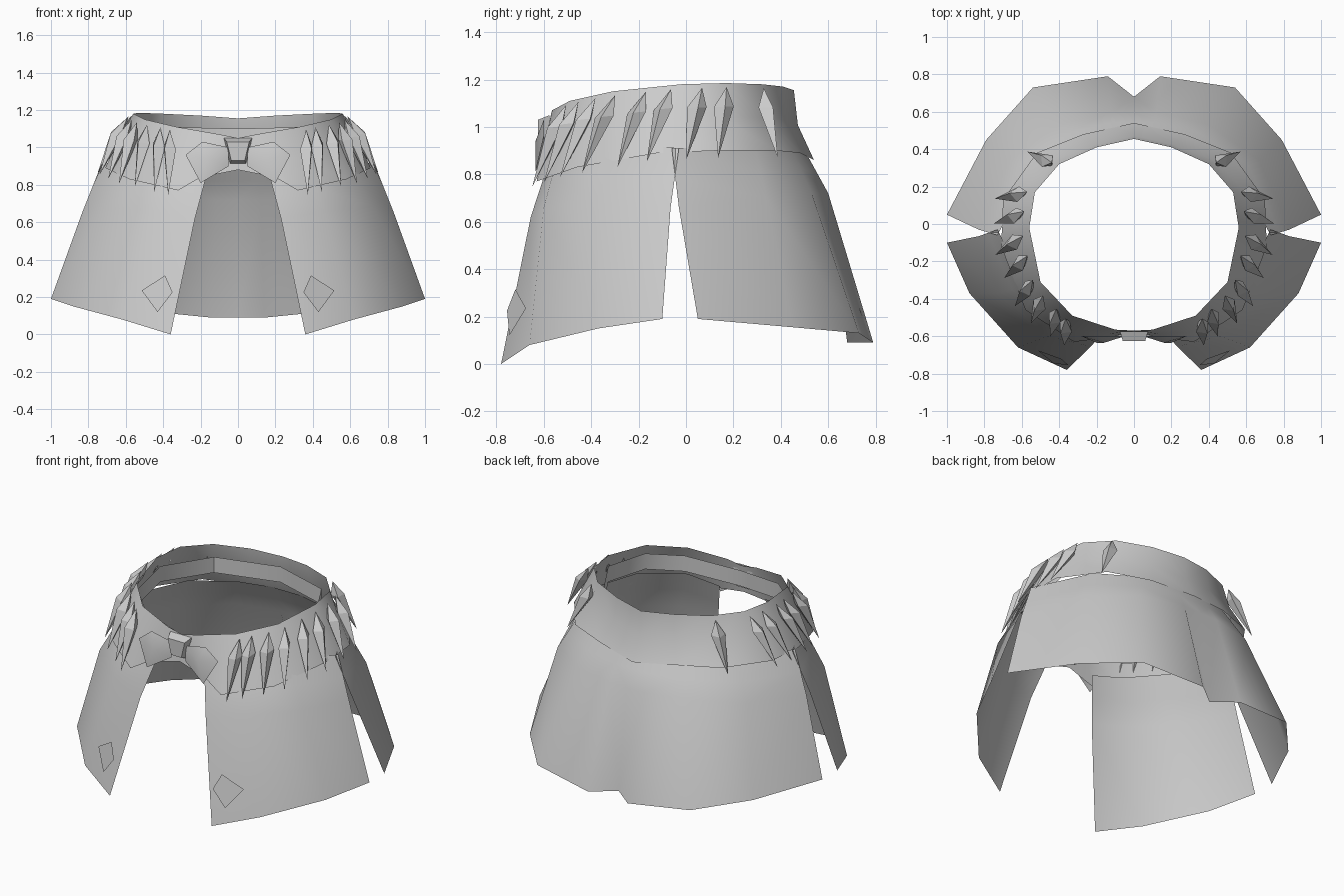
import bpy
import bmesh
from math import radians
from mathutils import Vector

old = bpy.data.objects.get("Cube")
if old:
    bpy.data.objects.remove(old, do_unlink=True)

# One plain cloth colour
cloth = bpy.data.materials.new("grey_cloth")
cloth.use_nodes = True
grey = (0.6, 0.6, 0.6, 1)
cloth.diffuse_color = grey
cloth.node_tree.nodes["Principled BSDF"].inputs["Base Color"].default_value = grey


def make(name, points, faces, mirror=True, smooth=40):
    """Build a mesh part, mirrored across x when wanted."""
    mesh = bpy.data.meshes.new(name)
    mesh.from_pydata([tuple(p) for p in points], [], faces)
    mesh.materials.append(cloth)
    obj = bpy.data.objects.new(name, mesh)
    bpy.context.collection.objects.link(obj)
    bpy.ops.object.select_all(action='DESELECT')
    bpy.context.view_layer.objects.active = obj
    obj.select_set(True)
    if mirror:
        mod = obj.modifiers.new("Mirror", 'MIRROR')
        mod.merge_threshold = 0.001
        bpy.ops.object.modifier_apply(modifier=mod.name)
    if smooth:
        bpy.ops.object.shade_smooth_by_angle(angle=radians(smooth))
    return obj


def loft(name, columns, smooth=40):
    """Join columns of points (each listed from top to bottom) into a sheet."""
    rows = len(columns[0])
    points = [p for column in columns for p in column]
    faces = []
    for c in range(len(columns) - 1):
        for r in range(rows - 1):
            a = c * rows + r
            faces.append((a, a + 1, a + rows + 1, a + rows))
    return make(name, points, faces, smooth=smooth)


def skirt_column(top, middle, hem):
    top, middle, hem = Vector(top), Vector(middle), Vector(hem)
    return [top, top.lerp(middle, 0.5), middle, hem]


# Front skirt panels, from the front opening round to the side slit
loft("front_panel", [skirt_column(*c) for c in (
    ((.16, -.57, .88), (.23, -.655, .62), (.36, -.78, 0)),
    ((.36, -.53, .92), (.46, -.6, .66), (.62, -.66, .08)),
    ((.58, -.33, .94), (.72, -.37, .68), (.88, -.37, .15)),
    ((.73, -.03, .91), (.83, -.065, .66), (1, -.1, .19)),
)], 60)

# Back skirt panel, from the side slit to the pleat at the centre
loft("back_panel", [skirt_column(*c) for c in (
    ((.73, -.06, .91), (.83, -.03, .66), (1, .05, .19)),
    ((.55, .29, .92), (.67, .34, .7), (.79, .45, .155)),
    ((.3, .44, .92), (.4, .53, .72), (.54, .73, .13)),
    ((.1, .49, .92), (.12, .6, .72), (.14, .79, .09)),
    ((0, .49, .92), (0, .6, .72), (0, .68, .09)),
)], 60)

# Belt: top edge, lower edge and how far the waist flares at mid height
BELT = [(Vector(t), Vector(b), f) for t, b, f in (
    ((0, -.57, 1.05), (0, -.585, .88), .5),
    ((.1, -.565, 1.07), (.2, -.615, .84), .5),
    ((.33, -.49, 1.11), (.32, -.63, .77), .55),
    ((.5, -.31, 1.15), (.58, -.46, .83), .55),
    ((.56, -.02, 1.18), (.71, -.12, .89), .55),
    ((.53, .17, 1.185), (.7, .13, .9), .5),
    ((.4, .32, 1.18), (.52, .38, .9), .3),
    ((.2, .41, 1.17), (.27, .48, .89), .2),
    ((0, .455, 1.155), (0, .54, .86), .2),
)]


def belt_middle(top, low, flare):
    p = top.lerp(low, flare)
    p.z = top.z + (low.z - top.z) * 0.5
    return p


loft("belt", [[t, belt_middle(t, b, f), b] for t, b, f in BELT], 50)

# Lining band just inside the belt
lining = [(0, -.55, 1.03), (.33, -.46, 1.07), (.5, -.3, 1.1), (.55, 0, 1.12),
          (.38, .3, 1.11), (0, .43, 1.1)]
loft("belt_lining", [[Vector(p), Vector(p) - Vector((0, 0, .1))] for p in lining])


def belt_at(y):
    """Top and lower belt points on the left side for a depth y at mid height."""
    mids = [belt_middle(*c) for c in BELT]
    for i in range(1, len(BELT) - 1):
        if mids[i].y <= y <= mids[i + 1].y:
            k = (y - mids[i].y) / (mids[i + 1].y - mids[i].y)
            side = (mids[i + 1] - mids[i]).normalized()
            return [a.lerp(b, k) for a, b in zip(
                (BELT[i][0], mids[i], BELT[i][1]),
                (BELT[i + 1][0], mids[i + 1], BELT[i + 1][1]))] + [side]


# Pointed studs around both sides of the belt
points, faces = [], []
for y in (-.55, -.5, -.43, -.36, -.22, -.105, .03, .15, .32):
    top, mid, low, side = belt_at(y)
    out = side.cross(Vector((0, 0, 1))).normalized()
    wide = top.lerp(mid, 0.7)
    n = len(points)
    points += [top.lerp(mid, .12) + out * .03, wide - side * .042 + out * .03,
               wide + out * .075, wide + side * .042 + out * .03,
               wide - out * .005, low + out * .045 - Vector((0, 0, .03))]
    for a, b in ((1, 2), (2, 3), (3, 4), (4, 1)):
        faces += [(n, n + a, n + b), (n + 5, n + b, n + a)]
make("belt_studs", points, faces, smooth=0)

# Bow wings, slightly folded
make("bow_wing", [(.05, -.6, 1.0), (.19, -.6, 1.03), (.28, -.6, .96),
                  (.2, -.635, .81), (.05, -.6, .9), (.16, -.635, .94)],
     [(i, (i + 1) % 5, 5) for i in range(5)], smooth=50)

# Bow knot: a tapered rounded block
bm = bmesh.new()
bmesh.ops.create_cube(bm, size=1)
for v in bm.verts:
    upper = v.co.z > 0
    v.co.x *= (.15 if upper else .09) * (1 if v.co.y > 0 else .8)
    v.co.z = (1.05 if upper else .91) + (0 if v.co.y > 0 else (-.02 if upper else .02))
    v.co.y = -.575 if v.co.y > 0 else -.625
mesh = bpy.data.meshes.new("bow_knot")
bm.to_mesh(mesh)
bm.free()
mesh.materials.append(cloth)
knot = bpy.data.objects.new("bow_knot", mesh)
bpy.context.collection.objects.link(knot)

# Diamond patches near the front hems
patch = make("hem_patch", [(.39, -.72, .315), (.515, -.675, .235),
                           (.43, -.745, .12), (.35, -.755, .225)],
             [(0, 3, 2, 1)], smooth=0)
